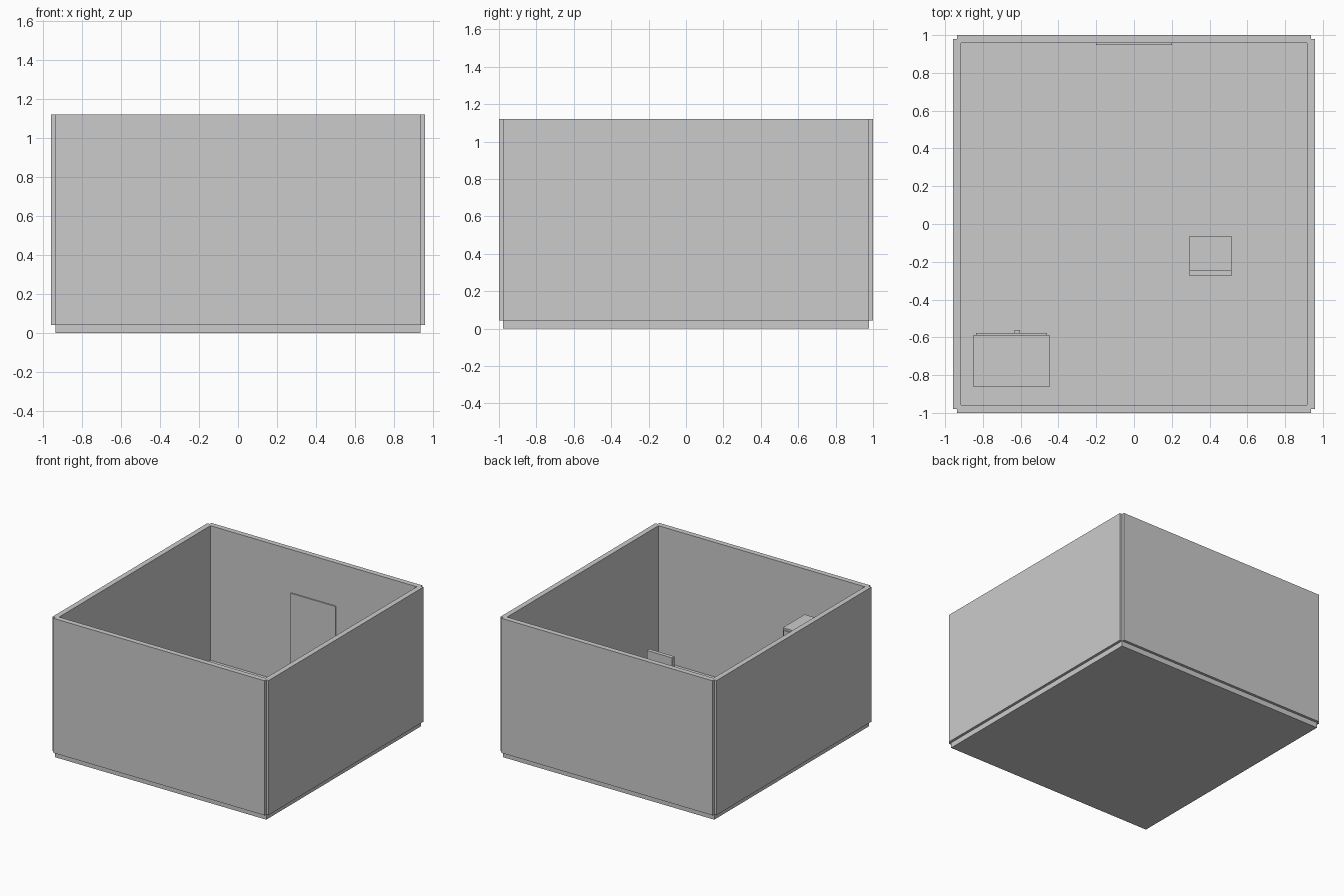
import bpy

if "Cube" in bpy.data.objects:
    bpy.data.objects.remove(bpy.data.objects["Cube"])

grey = bpy.data.materials.new("plain grey")
grey.diffuse_color = (0.6, 0.6, 0.6, 1)
grey.use_nodes = True
grey.node_tree.nodes["Principled BSDF"].inputs["Base Color"].default_value = grey.diffuse_color


def box(name, x, y, z):
    """Box from (min, max) ranges on each axis."""
    bpy.ops.mesh.primitive_cube_add(size=1, location=[(a + b) / 2 for a, b in (x, y, z)])
    ob = bpy.context.object
    ob.name = name
    ob.scale = [b - a for a, b in (x, y, z)]
    bpy.ops.object.transform_apply(location=False, rotation=False, scale=True)
    ob.data.materials.append(grey)
    return ob


T = 0.0425            # slab and wall thickness
FX, FY = 0.936, 0.979  # floor half sizes
TOP = 1.121

# Room shell: walls straddle the floor edges, leaving notched corners
box("floor", (-FX, FX), (-FY, FY), (0, T))
for side, s in (("left", -1), ("right", 1)):
    c = s * FX
    box(side + "_wall", (c - T / 2, c + T / 2), (-FY, FY), (T, TOP))
for side, s in (("front", -1), ("back", 1)):
    c = s * FY
    box(side + "_wall", (-FX, FX), (c - T / 2, c + T / 2), (T, TOP))

# Room door on the inside of the back wall
box("room_door", (-0.2, 0.2), (0.948, 0.97), (T, 0.775))

# Wardrobe with a door plate and handle
box("wardrobe", (-0.849, -0.447), (-0.864, -0.587), (T, 0.81))
box("wardrobe_door", (-0.836, -0.46), (-0.587, -0.577), (0.06, 0.795))
box("wardrobe_handle", (-0.633, -0.604), (-0.577, -0.561), (0.38, 0.46))

# Chair
CX, CY = (0.293, 0.517), (-0.275, -0.064)
SEAT = 0.25
box("chair_seat", CX, CY, (SEAT, SEAT + 0.03))
box("chair_back", CX, (CY[0], -0.244), (SEAT + 0.03, 0.5))
L = 0.025
for i, x in enumerate((CX[0], CX[1] - L)):
    for j, y in enumerate((CY[0], CY[1] - L)):
        box(f"chair_leg_{i}{j}", (x, x + L), (y, y + L), (T, SEAT))
